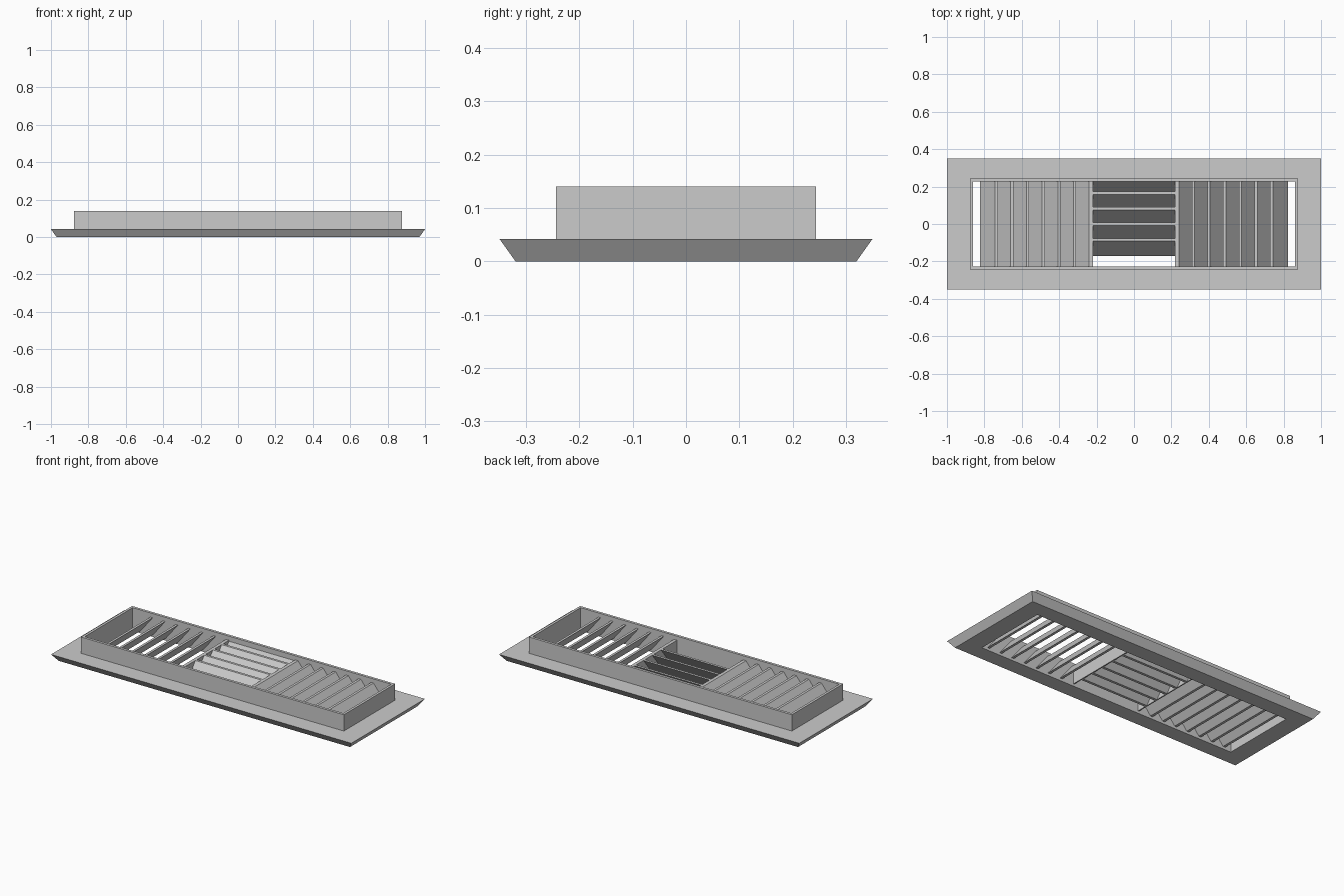
import bpy
import bmesh

if "Cube" in bpy.data.objects:
    bpy.data.objects.remove(bpy.data.objects["Cube"])

grey = bpy.data.materials.new("light_grey_metal")
grey.use_nodes = True
grey.diffuse_color = (0.6, 0.6, 0.6, 1)
grey.node_tree.nodes["Principled BSDF"].inputs["Base Color"].default_value = (0.6, 0.6, 0.6, 1)

SLAT_BOTTOM, SLAT_TOP = 0.015, 0.115
LIP, SLOPE = 0.015, 0.08       # flat upper edge and sloping run of one slat


def finish(bm, name):
    bmesh.ops.recalc_face_normals(bm, faces=bm.faces)
    mesh = bpy.data.meshes.new(name)
    bm.to_mesh(mesh)
    bm.free()
    mesh.materials.append(grey)
    obj = bpy.data.objects.new(name, mesh)
    bpy.context.collection.objects.link(obj)
    return obj


def frame(name, profile):
    """Rectangular ring from a closed profile of (half x, half y, z)."""
    bm = bmesh.new()
    loops = [[bm.verts.new((sx * x, sy * y, z))
              for sx, sy in ((-1, -1), (1, -1), (1, 1), (-1, 1))]
             for x, y, z in profile]
    for a, b in zip(loops, loops[1:] + loops[:1]):
        for i in range(4):
            j = (i + 1) % 4
            bm.faces.new((a[i], a[j], b[j], b[i]))
    return finish(bm, name)


def extrude(name, outline, half, place):
    """Prism: outline of (u, z) swept over v from -half to half."""
    bm = bmesh.new()
    ends = [[bm.verts.new(place(u, v, z)) for u, z in outline] for v in (-half, half)]
    bm.faces.new(ends[0])
    bm.faces.new(ends[1][::-1])
    n = len(outline)
    for i in range(n):
        j = (i + 1) % n
        bm.faces.new((ends[0][i], ends[0][j], ends[1][j], ends[1][i]))
    return finish(bm, name)


def bank(name, count, start, pitch, half, place, limit):
    """Row of slats sloping down along +u, kept inside the lower limit."""
    for k in range(count):
        u = start + k * pitch
        outline = [(max(u, limit), SLAT_TOP),
                   (max(u + LIP, limit + 0.006), SLAT_TOP),
                   (u + LIP + SLOPE, SLAT_BOTTOM),
                   (u + SLOPE, SLAT_BOTTOM)]
        extrude(f"{name}_{k + 1}", outline, half, place)


# Flange with undercut outer edge, and the upright collar on it
frame("flange", [(0.861, 0.228, 0), (0.97, 0.32, 0), (1, 0.35, 0.042), (0.861, 0.228, 0.042)])
frame("collar", [(0.861, 0.228, 0.042), (0.876, 0.244, 0.042),
                 (0.876, 0.244, 0.14), (0.861, 0.228, 0.14)])

# Side banks slope outwards, with a thin divider at each inner end
for side, sign in (("left", 1), ("right", -1)):
    def place(u, v, z, s=sign):
        return (s * u, v, z)
    bank(f"{side}_slat", 7, 0.225, 0.0838, 0.23, place, 0)
    extrude(f"{side}_divider",
            [(0.22, SLAT_BOTTOM), (0.227, SLAT_BOTTOM), (0.227, SLAT_TOP), (0.22, SLAT_TOP)],
            0.23, place)

# Middle bank slopes towards the front
bank("middle_slat", 5, -0.257, 0.0833, 0.222, lambda u, v, z: (v, -u, z), -0.238)
